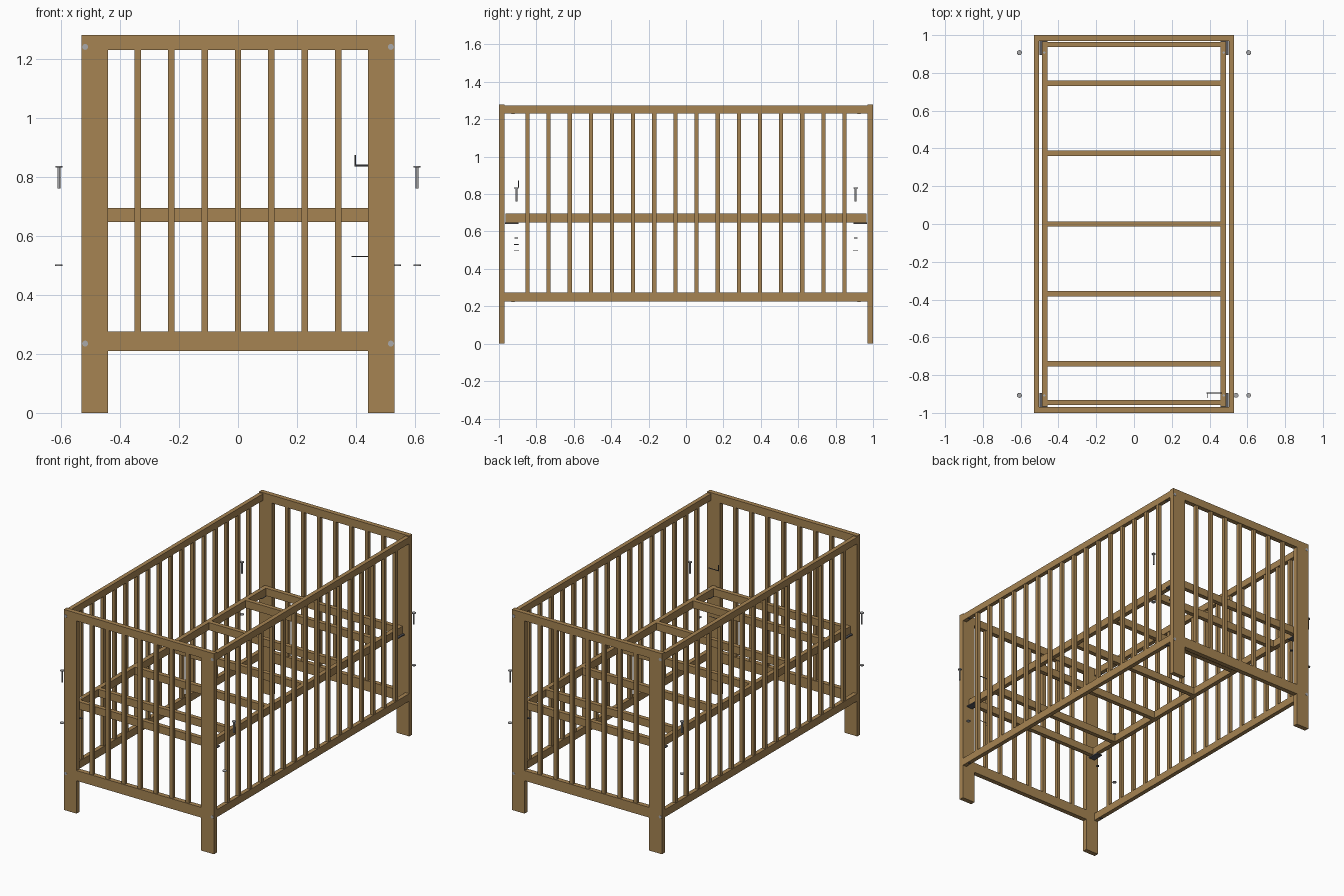
import bpy
import math
from mathutils import Vector

cube = bpy.data.objects.get("Cube")
if cube:
    bpy.data.objects.remove(cube, do_unlink=True)


def material(name, rgb):
    m = bpy.data.materials.new(name)
    m.use_nodes = True
    colour = (*rgb, 1)
    m.diffuse_color = colour
    m.node_tree.nodes["Principled BSDF"].inputs["Base Color"].default_value = colour
    return m


WOOD = material("brown wood", (0.38, 0.23, 0.085))
STEEL = material("grey steel", (0.40, 0.40, 0.41))
DARK = material("dark steel", (0.10, 0.10, 0.11))


def box(name, xs, ys, zs, mat=WOOD):
    spans = [sorted(s) for s in (xs, ys, zs)]
    bpy.ops.mesh.primitive_cube_add(size=1, location=[sum(s) / 2 for s in spans])
    ob = bpy.context.object
    ob.name = name
    for v in ob.data.vertices:
        v.co = [c * (s[1] - s[0]) for c, s in zip(v.co, spans)]
    ob.data.materials.append(mat)
    return ob


def rod(name, start, end, radius, mat=STEEL, sides=16):
    a, b = Vector(start), Vector(end)
    bpy.ops.mesh.primitive_cylinder_add(
        vertices=sides, radius=radius, depth=(b - a).length, location=(a + b) / 2)
    ob = bpy.context.object
    ob.name = name
    ob.rotation_euler = (b - a).to_track_quat("Z", "Y").to_euler()
    ob.data.materials.append(mat)
    bpy.ops.object.shade_smooth_by_angle(angle=math.radians(40))
    return ob


HALF_BAR = 0.011

# End panels: legs, rails, bars and corner bolt heads
for end, sy in (("front", -1), ("back", 1)):
    ys = (sy * 0.97, sy)
    for side, sx in (("right", -1), ("left", 1)):
        box(f"{end}_{side}_leg", (sx * 0.44, sx * 0.53), ys, (0, 1.28))
        for z in (0.235, 1.24):
            rod(f"{end}_{side}_bolt_head", (sx * 0.518, sy * 0.99, z),
                (sx * 0.518, sy * 1.001, z), 0.01)
    box(f"{end}_top_rail", (-0.44, 0.44), ys, (1.23, 1.28))
    box(f"{end}_bottom_rail", (-0.44, 0.44), ys, (0.21, 0.275))
    for i in range(-3, 4):
        x, y = i * 0.113, sy * 0.985
        box(f"{end}_bar", (x - HALF_BAR, x + HALF_BAR),
            (y - HALF_BAR, y + HALF_BAR), (0.275, 1.23))

# Side panels: rails, bars and cross nuts
for side, sx in (("right", -1), ("left", 1)):
    xs = (sx * 0.503, sx * 0.53)
    box(f"{side}_top_rail", xs, (-0.97, 0.97), (1.23, 1.273))
    box(f"{side}_bottom_rail", xs, (-0.97, 0.97), (0.225, 0.273))
    for i in range(16):
        x, y = sx * 0.517, (i - 7.5) * 0.113
        box(f"{side}_bar", (x - HALF_BAR, x + HALF_BAR),
            (y - HALF_BAR, y + HALF_BAR), (0.273, 1.23))
    for sy in (-1, 1):
        for z in (0.225, 1.23):
            rod(f"{side}_cross_nut", (sx * 0.517, sy * 0.925, z - 0.003),
                (sx * 0.517, sy * 0.925, z + 0.01), 0.008, DARK)

# Mattress base: side beams and slats
for side, sx in (("right", -1), ("left", 1)):
    box(f"{side}_base_beam", (sx * 0.459, sx * 0.487), (-0.965, 0.965), (0.647, 0.695))
for y in (-0.945, -0.74, -0.37, 0, 0.375, 0.745, 0.95):
    box("base_slat", (-0.459, 0.459), (y - 0.014, y + 0.014), (0.647, 0.695))

# Corner brackets and loose fixings
for side, sx in (("right", -1), ("left", 1)):
    for end, sy in (("front", -1), ("back", 1)):
        y = sy * 0.907
        box(f"{end}_{side}_bracket", (sx * 0.459, sx * 0.5),
            (sy * 0.895, sy * 0.968), (0.64, 0.647), DARK)
        rod("base_screw_head", (sx * 0.475, y, 0.69), (sx * 0.475, y, 0.697), 0.006)
        rod("base_washer", (sx * 0.475, y, 0.562), (sx * 0.475, y, 0.567), 0.009, DARK)
        rod("loose_bolt_shaft", (sx * 0.607, y, 0.76), (sx * 0.607, y, 0.832), 0.005)
        rod("loose_bolt_head", (sx * 0.607, y, 0.831), (sx * 0.607, y, 0.836), 0.012)
        wx = 0.54 if sx > 0 and sy < 0 else sx * 0.607
        rod("loose_washer", (wx, y, 0.498), (wx, y, 0.502), 0.013)

# Bent hex key upright, and a second one lying flat
rod("upright_key_long_arm", (0.395, -0.895, 0.838), (0.465, -0.895, 0.838), 0.003, DARK, 6)
rod("upright_key_short_arm", (0.398, -0.895, 0.838), (0.398, -0.895, 0.873), 0.003, DARK, 6)
rod("flat_key_long_arm", (0.385, -0.895, 0.53), (0.46, -0.895, 0.53), 0.002, DARK, 6)
rod("flat_key_short_arm", (0.387, -0.895, 0.53), (0.387, -0.92, 0.53), 0.002, DARK, 6)
